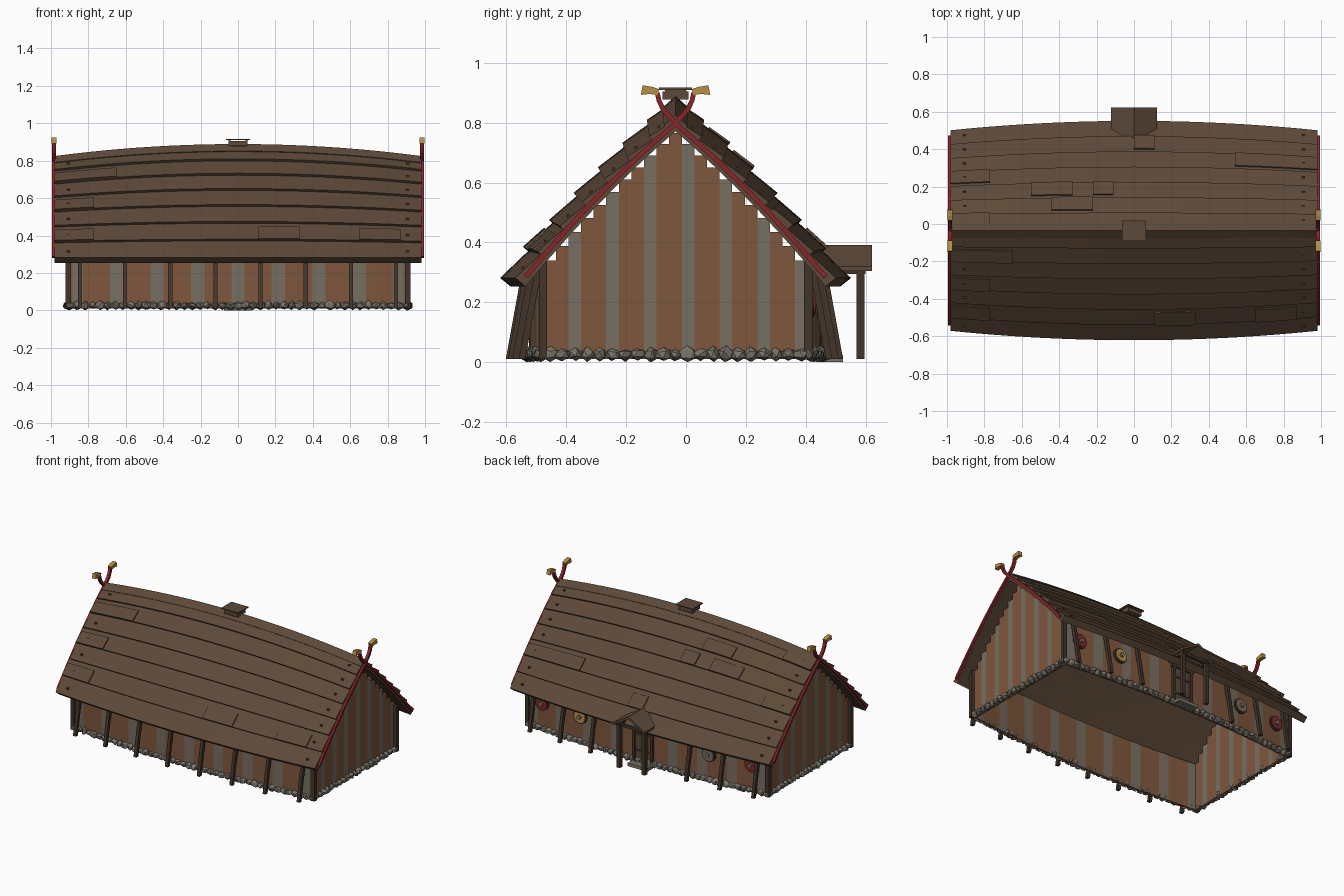
import bpy, bmesh, math, random
from mathutils import Vector, Matrix

random.seed(4)
if "Cube" in bpy.data.objects:
    bpy.data.objects.remove(bpy.data.objects["Cube"], do_unlink=True)

CY = -0.035                      # ridge line offset in y
ROOF_X, WALL_X = 0.98, 0.9
COURSES = 7


def material(name, r, g, b):
    m = bpy.data.materials.new(name)
    m.use_nodes = True
    m.diffuse_color = (r, g, b, 1)
    m.node_tree.nodes["Principled BSDF"].inputs["Base Color"].default_value = (r, g, b, 1)
    return m


ROOF = material("roof brown", 0.11, 0.067, 0.041)
WALL = material("warm plank", 0.21, 0.095, 0.046)
GREY = material("weathered plank", 0.185, 0.157, 0.12)
TIMBER = material("dark timber", 0.055, 0.035, 0.023)
RED = material("painted red", 0.25, 0.018, 0.022)
GOLD = material("gilded wood", 0.47, 0.28, 0.06)
STONE = material("field stone", 0.19, 0.175, 0.145)


def finish(bm, name, *mats):
    bmesh.ops.recalc_face_normals(bm, faces=bm.faces)
    me = bpy.data.meshes.new(name)
    bm.to_mesh(me)
    bm.free()
    for m in mats:
        me.materials.append(m)
    ob = bpy.data.objects.new(name, me)
    bpy.context.collection.objects.link(ob)
    return ob


def loft(bm, sections, mat=0):
    """Closed rings joined in order and capped at both ends."""
    rings = [[bm.verts.new(p) for p in s] for s in sections]
    n = len(rings[0])
    faces = [bm.faces.new(rings[0]), bm.faces.new(rings[-1])]
    for a, b in zip(rings, rings[1:]):
        faces += [bm.faces.new((a[i], a[(i + 1) % n], b[(i + 1) % n], b[i])) for i in range(n)]
    for f in faces:
        f.material_index = mat


def box(bm, lo, hi, mat=0):
    ring = [(lo[0], lo[1]), (hi[0], lo[1]), (hi[0], hi[1]), (lo[0], hi[1])]
    loft(bm, [[(x, y, z) for x, y in ring] for z in (lo[2], hi[2])], mat)


def post(bm, foot, head, r):
    ring = [(-r, -r), (r, -r), (r, r), (-r, r)]
    loft(bm, [[(p[0] + x, p[1] + y, p[2]) for x, y in ring] for p in (foot, head)])


def bow(x, half):
    return 1 - (x / half) ** 2


def roof(x, t, side, off=0.0):
    """Point on a bowed roof slope: t runs from ridge to eave."""
    width = 0.52 + 0.05 * bow(x, ROOF_X)
    ridge = 0.803 + 0.064 * bow(x, ROOF_X)
    drop = ridge - 0.268
    slope = drop * (0.82 + 0.36 * t)
    n = Vector((0, side * slope, width)).normalized()
    return Vector((x, CY + side * width * t, ridge - drop * (0.82 * t + 0.18 * t * t))) + n * off


def wall_half(x):
    return 0.44 + 0.05 * bow(x, WALL_X)


def spread(a, b, n):
    return [a + (b - a) * i / n for i in range(n + 1)]


# Roof: a deck under overlapping courses on each slope
bm = bmesh.new()
xs = spread(-ROOF_X, ROOF_X, 24)
for s in (-1, 1):
    for k in range(COURSES):
        t0, t1 = k / COURSES, (k + 1) / COURSES
        loft(bm, [[roof(x, t0, s, -0.024), roof(x, t0, s, 0.006), roof(x, t1, s, 0.021),
                   roof(x, t1, s, -0.024)] for x in xs])
finish(bm, "roof_courses", ROOF)

# Ridge cap
bm = bmesh.new()
loft(bm, [[roof(x, 0.055, -1, 0.004), roof(x, 0.055, -1, 0.016), roof(x, 0, 1) + Vector((0, 0, 0.022)),
           roof(x, 0.055, 1, 0.016), roof(x, 0.055, 1, 0.004)] for x in xs])
finish(bm, "ridge_cap", ROOF)

# Replacement boards: slope side, course, start and end in x
patches = [(-1, 1, -0.98, -0.65), (-1, 3, -0.98, -0.77), (-1, 5, -0.98, -0.77), (-1, 5, 0.11, 0.33),
           (-1, 5, 0.65, 0.87), (1, 5, 0, 0.11), (1, 4, 0.54, 0.98), (1, 3, -0.98, -0.77),
           (1, 2, -0.55, -0.33), (1, 2, -0.22, -0.11), (1, 1, -0.44, -0.22), (1, 0, -0.98, -0.77)]
bm = bmesh.new()
for s, k, a, b in patches:
    t0, t1 = (k + 0.25) / COURSES, (k + 1) / COURSES
    loft(bm, [[roof(x, t0, s, 0.008), roof(x, t0, s, 0.017), roof(x, t1, s, 0.029),
               roof(x, t1, s, 0.018)] for x in spread(a, b, 3)])
finish(bm, "roof_patches", ROOF)

# Pegs near both roof ends
bm = bmesh.new()
for s in (-1, 1):
    for x in (-0.905, 0.905):
        for k in range(COURSES):
            p = roof(x, (k + 0.6) / COURSES, s, 0.016)
            box(bm, p - Vector((0.008, 0.005, 0.005)), p + Vector((0.008, 0.005, 0.005)))
finish(bm, "roof_pegs", TIMBER)

# Red barge boards crossing at the ridge and curling into gilded heads
red, gold = bmesh.new(), bmesh.new()
horn = [(0.022, 0.822), (0.042, 0.846), (0.055, 0.873), (0.061, 0.9)]
for end in (-1, 1):
    x = end * 0.984
    for s in (-1, 1):
        path = [roof(x, t, s, -0.004) for t in spread(0.97, 0.03, 12)]
        path += [Vector((x, CY - s * y, z)) for y, z in horn]
        rings = []
        for i, p in enumerate(path):
            d = path[min(i + 1, len(path) - 1)] - path[max(i - 1, 0)]
            side = Vector((0, -d.z, d.y)).normalized() * 0.008
            w = Vector((0.01, 0, 0))
            rings.append([p - side - w, p + side - w, p + side + w, p - side + w])
        loft(red, rings)
        rings = []
        for dy, z, h in ((0.057, 0.902, 0.01), (0.082, 0.908, 0.012), (0.113, 0.909, 0.016)):
            y = CY - s * dy
            rings.append([(x + i * 0.014, y + s * j * 0.003, z + j * h)
                          for i, j in ((-1, -1), (1, -1), (1, 1), (-1, 1))])
        loft(gold, rings)
finish(red, "barge_boards", RED)
finish(gold, "finial_heads", GOLD)

# Smoke vent on the ridge
bm = bmesh.new()
box(bm, (-0.035, CY - 0.015, 0.84), (0.035, CY + 0.015, 0.885))
box(bm, (-0.052, CY - 0.043, 0.878), (0.052, CY + 0.043, 0.905))
box(bm, (-0.064, CY - 0.055, 0.91), (0.064, CY + 0.055, 0.917))
for x in (-0.045, 0.045):
    box(bm, (x - 0.006, CY - 0.035, 0.9), (x + 0.006, CY + 0.035, 0.912))
finish(bm, "smoke_vent", ROOF)

# Long walls: bowed rows of planks
bm = bmesh.new()
edges = spread(-WALL_X, WALL_X, 25)
for s in (-1, 1):
    for i, (a, b) in enumerate(zip(edges, edges[1:])):
        ring = [(a, wall_half(a)), (b, wall_half(b)), (b, wall_half(b) - 0.015), (a, wall_half(a) - 0.015)]
        loft(bm, [[(x, CY + s * y, z) for x, y in ring] for z in (0.01, 0.335)], int(i % 3 == 0))
finish(bm, "long_walls", WALL, GREY)

# Gable walls: planks stepped under the slope
bm = bmesh.new()
edges = spread(CY - 0.442, CY + 0.442, 21)
for end in (-1, 1):
    for i, (a, b) in enumerate(zip(edges, edges[1:])):
        outer = max(abs(a - CY), abs(b - CY))
        top = roof(WALL_X, outer / 0.528, 1).z - 0.03
        x = end * (WALL_X - 0.007)
        box(bm, (x - 0.008, a, 0.01), (x + 0.008, b, top), int(i % 3 == 2))
finish(bm, "gable_walls", WALL, GREY)

# Raking props along the sides and upright corner posts
bm = bmesh.new()
for s in (-1, 1):
    for i in range(8):
        x = -0.845 + i * 0.2414
        if s == 1 and i in (3, 4):
            continue
        w = wall_half(x)
        post(bm, (x, CY + s * (w + 0.067), 0.01), (x, CY + s * (w + 0.008), 0.335), 0.011)
    for x in (-0.908, 0.908):
        post(bm, (x, CY + s * 0.443, 0.01), (x, CY + s * 0.443, 0.34), 0.014)
finish(bm, "props_and_corner_posts", TIMBER)

# Stone footing around the base
bm = bmesh.new()
spots = [(x, CY + s * (wall_half(x) + 0.005)) for s in (-1, 1) for x in spread(-0.9, 0.9, 44)]
spots += [(e * 0.905, y) for e in (-1, 1) for y in spread(CY - 0.42, CY + 0.42, 20)]
for x, y in spots:
    scale = [random.uniform(0.02, 0.032) for _ in range(2)] + [random.uniform(0.018, 0.027)]
    m = (Matrix.Translation((x, y, 0.026)) @ Matrix.Diagonal((*scale, 1))
         @ Matrix.Rotation(random.uniform(0, math.tau), 4, "Z"))
    made = bmesh.ops.create_icosphere(bm, subdivisions=1, radius=1, matrix=m)
    for v in made["verts"]:
        v.co += Vector([random.uniform(-0.004, 0.004) for _ in range(3)])
        v.co.z = max(v.co.z, 0.0)
finish(bm, "stone_footing", STONE)

# Porch on the back: gabled roof, posts and tie beams
bm = bmesh.new()
for s in (-1, 1):
    ring = [(0, 0.392), (s * 0.123, 0.32), (s * 0.123, 0.305), (0, 0.375)]
    loft(bm, [[(x, y, z) for x, z in ring] for y in (0.41, 0.622)])
finish(bm, "porch_roof", ROOF)
bm = bmesh.new()
for x in (-0.095, 0.095):
    post(bm, (x, 0.583, 0.01), (x, 0.583, 0.315), 0.013)
    box(bm, (x - 0.01, 0.44, 0.295), (x + 0.01, 0.6, 0.313))
box(bm, (-0.1, 0.575, 0.295), (0.1, 0.592, 0.313))
finish(bm, "porch_frame", TIMBER)

# Door with its frame, braces and threshold
bm = bmesh.new()
face = CY + wall_half(0)
box(bm, (-0.06, face - 0.005, 0.03), (0.06, face + 0.007, 0.27), 1)
for x in (-0.068, 0.068):
    box(bm, (x - 0.01, face - 0.01, 0.01), (x + 0.01, face + 0.018, 0.29))
box(bm, (-0.085, face - 0.01, 0.268), (0.085, face + 0.018, 0.29))
for z in (0.085, 0.2):
    box(bm, (-0.055, face, z), (0.055, face + 0.012, z + 0.016))
finish(bm, "door", TIMBER, ROOF)
bm = bmesh.new()
box(bm, (-0.075, face + 0.005, 0.0), (0.075, face + 0.07, 0.022))
finish(bm, "threshold_slab", STONE)

# Round shields hung on the back wall
for x, paint in ((0.79, RED), (0.485, GOLD), (-0.485, GREY), (-0.79, RED)):
    bm = bmesh.new()
    y = CY + wall_half(x)
    for radius, out, mat in ((0.05, 0.012, 0), (0.041, 0.017, 1), (0.014, 0.03, 2)):
        circle = [(x + radius * math.cos(a), 0.2 + radius * math.sin(a)) for a in spread(0, math.tau, 16)[:-1]]
        loft(bm, [[(px, py, pz) for px, pz in circle] for py in (y - 0.004, y + out)], mat)
    finish(bm, "shield", TIMBER, paint, STONE)
